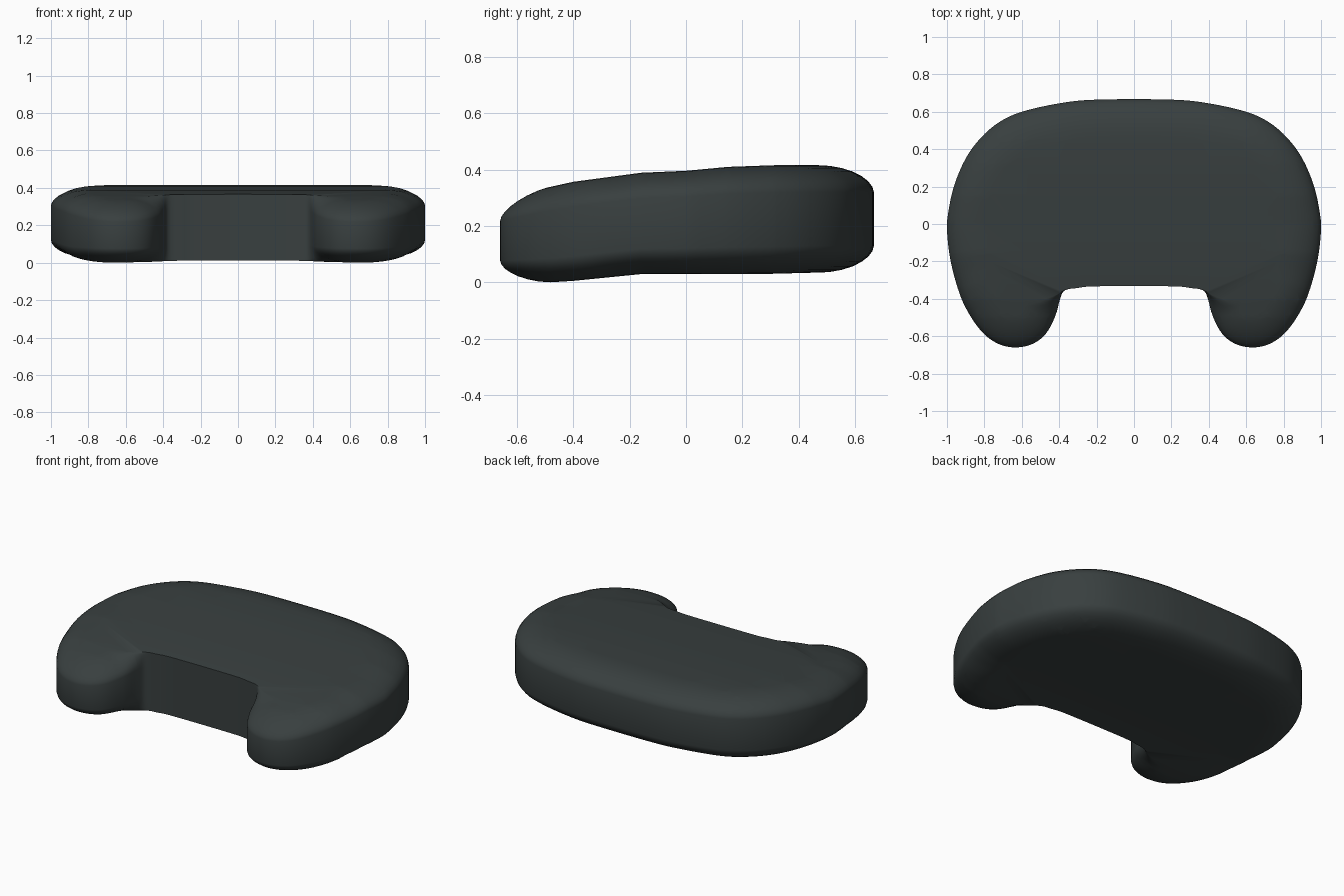
import bpy, bmesh, math
from mathutils import Vector

cube = bpy.data.objects.get("Cube")
if cube:
    bpy.data.objects.remove(cube, do_unlink=True)


def lerp_table(table, y):
    """Piecewise linear height at y."""
    if y <= table[0][0]:
        return table[0][1]
    for (y0, z0), (y1, z1) in zip(table, table[1:]):
        if y <= y1:
            return z0 + (z1 - z0) * (y - y0) / (y1 - y0)
    return table[-1][1]


def smooth_loop(points, steps):
    """Closed Catmull-Rom curve through the points."""
    n, out = len(points), []
    for i in range(n):
        a, b, c, d = (points[(i + k) % n] for k in (-1, 0, 1, 2))
        for s in range(steps):
            t = s / steps
            out.append(0.5 * (2 * b + (c - a) * t + (2 * a - 5 * b + 4 * c - d) * t * t
                              + (3 * b - a - 3 * c + d) * t ** 3))
    return out


# Half outline of the pad, from the back middle round the grip to the notch
half = [(0.2, .665), (.4, .645), (.6, .6), (.72, .545), (.82, .46), (.9, .35), (.96, .21),
        (.99, .08), (1, -.03), (.98, -.2), (.93, -.38), (.87, -.5), (.8, -.59), (.72, -.643),
        (.63, -.66), (.54, -.64), (.47, -.585), (.42, -.49), (.395, -.4), (.37, -.355),
        (.3, -.342), (.2, -.333)]
right = [Vector(p) for p in half]
left = [Vector((-x, y)) for x, y in reversed(half)]
outline = smooth_loop(right + left, 4)

# Upper and lower surface heights along the depth
top = [(-.66, .29), (-.5, .335), (-.4, .357), (-.16, .389), (0, .396), (.15, .41), (.32, .416), (.44, .416)]
bottom = [(-.66, .005), (-.48, 0), (-.4, .005), (-.16, .029), (.3, .03), (.45, .034)]


def rounding(p):
    """Width of the rounded edge: full outside, none in the notch."""
    if abs(p.x) < .55 and p.y < 0:
        t = min(max((-.345 - p.y) / .17, 0), 1)
        return .17 * t * t * (3 - 2 * t)
    return .2 if p.y > -.3 else .17


def inward(i):
    n = len(outline)
    d = (outline[(i + 1) % n] - outline[i - 1]).normalized()
    return Vector((d.y, -d.x))


# Stack of outline rings, with height as a fraction of the thickness
bm = bmesh.new()
STEPS, RIM = 7, .25
angles = [math.pi / 2 * k / STEPS for k in range(STEPS + 1)]
levels = [(1 - math.cos(a), 1 - RIM + RIM * math.sin(a) ** 1.1) for a in angles]
levels = [(o, 1 - z) for o, z in reversed(levels)] + levels
rings = []
for offset, z in levels:
    ring = []
    for i, p in enumerate(outline):
        q = p + inward(i) * rounding(p) * offset
        ring.append(bm.verts.new((q.x, q.y, z)))
    rings.append(ring)
for lower, upper in zip(rings, rings[1:]):
    for i in range(len(lower)):
        bm.faces.new((lower[i - 1], lower[i], upper[i], upper[i - 1]))
caps = [bm.faces.new(rings[0]), bm.faces.new(rings[-1])]
bmesh.ops.triangulate(bm, faces=caps)

# Slice across the depth, then bend to the height curves
for y in sorted({y for y, _ in top + bottom}):
    bmesh.ops.bisect_plane(bm, geom=bm.verts[:] + bm.edges[:] + bm.faces[:], dist=1e-5,
                           plane_co=(0, y, 0), plane_no=(0, 1, 0))
for v in bm.verts:
    lo, hi = lerp_table(bottom, v.co.y), lerp_table(top, v.co.y)
    v.co.z = lo + v.co.z * (hi - lo)
bmesh.ops.remove_doubles(bm, verts=bm.verts[:], dist=1e-4)
bmesh.ops.recalc_face_normals(bm, faces=bm.faces[:])
mesh = bpy.data.meshes.new("pad_body")
bm.to_mesh(mesh)
bm.free()

body = bpy.data.objects.new("pad_body", mesh)
bpy.context.collection.objects.link(body)
color = (.04, .05, .05, 1)
mat = bpy.data.materials.new("dark_slate")
mat.use_nodes = True
mat.diffuse_color = color
mat.node_tree.nodes["Principled BSDF"].inputs["Base Color"].default_value = color
mesh.materials.append(mat)
bpy.context.view_layer.objects.active = body
body.select_set(True)
bpy.ops.object.shade_smooth_by_angle(angle=math.radians(40))
